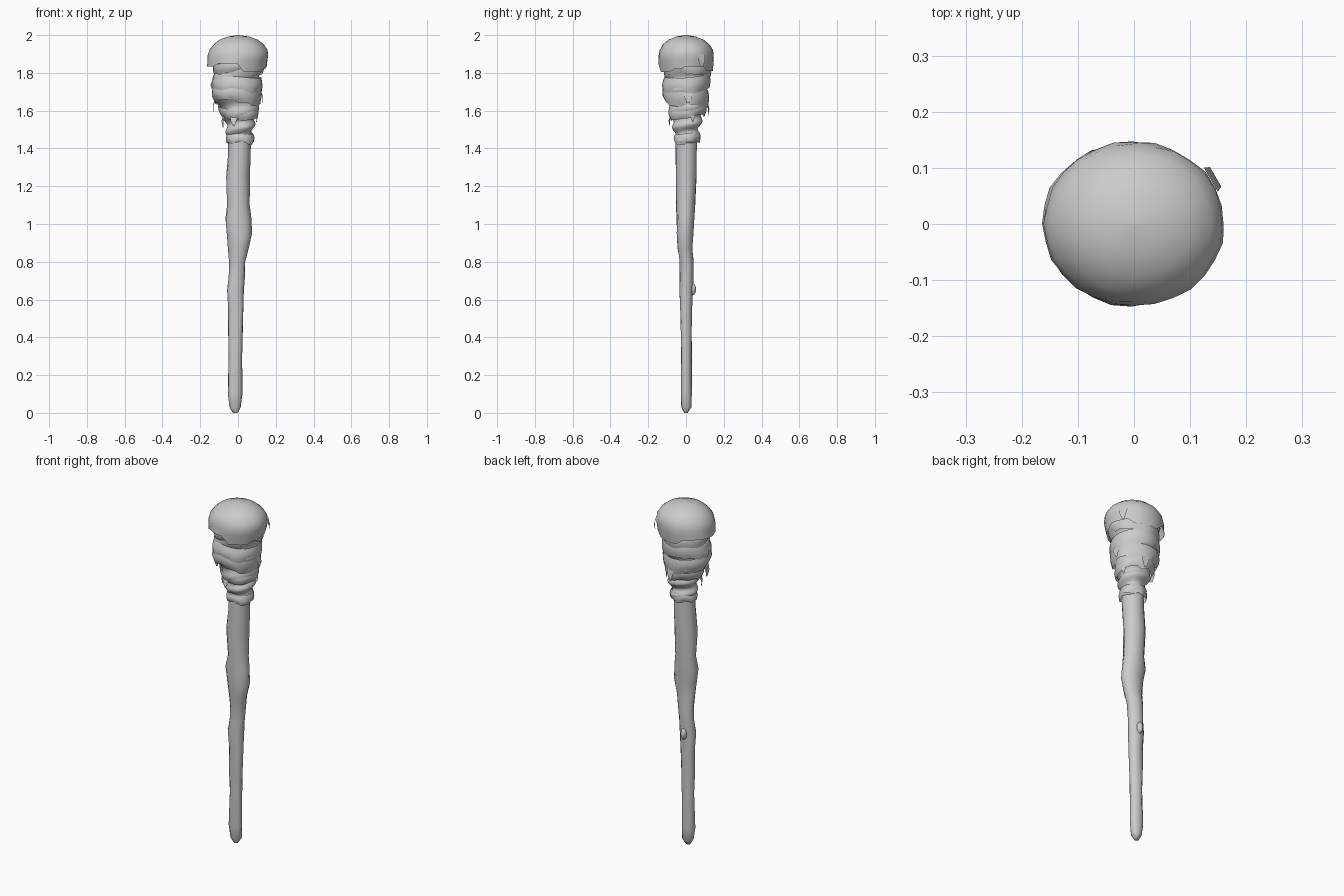
import bpy, bmesh, math, random
from math import pi, sin, cos

random.seed(4)


def finish(name, bm, angle=50):
    bmesh.ops.recalc_face_normals(bm, faces=bm.faces)
    me = bpy.data.meshes.new(name)
    bm.to_mesh(me)
    bm.free()
    ob = bpy.data.objects.new(name, me)
    bpy.context.collection.objects.link(ob)
    bpy.ops.object.select_all(action='DESELECT')
    ob.select_set(True)
    bpy.context.view_layer.objects.active = ob
    bpy.ops.object.shade_smooth_by_angle(angle=math.radians(angle))
    return ob


def station(table, z):
    # linear lookup of (z, x_min, x_max, y_min, y_max)
    for a, b in zip(table, table[1:]):
        if z <= b[0]:
            t = max(0, (z - a[0]) / (b[0] - a[0]))
            return [p + (q - p) * t for p, q in zip(a[1:], b[1:])]
    return list(table[-1][1:])


def point(table, z, ang, grow=0.0):
    x0, x1, y0, y1 = station(table, z)
    return ((x0 + x1) / 2 + ((x1 - x0) / 2 + grow) * cos(ang),
            (y0 + y1) / 2 + ((y1 - y0) / 2 + grow) * sin(ang), z)


def skin(bm, rows):
    rings = [[bm.verts.new(p) for p in r] for r in rows]
    n = len(rings[0])
    for a, b in zip(rings, rings[1:]):
        for i in range(n):
            j = (i + 1) % n
            bm.faces.new((a[i], a[j], b[j], b[i]))
    return rings


# wooden shaft, slightly crooked
SHAFT = [(0.00, -0.026, 0.000, -0.010, 0.012), (0.03, -0.045, 0.016, -0.024, 0.028),
         (0.10, -0.055, 0.024, -0.027, 0.030), (0.30, -0.050, 0.022, -0.028, 0.031),
         (0.42, -0.052, 0.026, -0.030, 0.032), (0.55, -0.050, 0.030, -0.033, 0.034),
         (0.65, -0.060, 0.032, -0.038, 0.036), (0.72, -0.052, 0.036, -0.034, 0.040),
         (0.80, -0.048, 0.040, -0.035, 0.041), (0.87, -0.052, 0.055, -0.044, 0.036),
         (0.95, -0.058, 0.073, -0.050, 0.040), (1.03, -0.069, 0.070, -0.051, 0.045),
         (1.10, -0.056, 0.060, -0.053, 0.050), (1.25, -0.064, 0.062, -0.055, 0.056),
         (1.38, -0.052, 0.067, -0.056, 0.058), (1.50, -0.052, 0.070, -0.055, 0.060)]
bm = bmesh.new()
N = 14
rows = []
for s in SHAFT:
    rows.append([point(SHAFT, s[0], 2 * pi * i / N, random.uniform(-0.003, 0.002))
                 for i in range(N)])
r = skin(bm, rows)
bm.faces.new(r[0])
bm.faces.new(r[-1])
finish("shaft", bm, 60)

# knot on the back of the shaft
bm = bmesh.new()
bmesh.ops.create_icosphere(bm, subdivisions=2, radius=1)
for v in bm.verts:
    v.co = (v.co.x * 0.018 - 0.01, v.co.y * 0.022 + 0.032, v.co.z * 0.035 + 0.655)
finish("shaft_knot", bm)

# twisted cloth core with spiral folds
CLOTH = [(1.42, -0.052, 0.074, -0.052, 0.060), (1.50, -0.056, 0.080, -0.062, 0.070),
         (1.56, -0.072, 0.092, -0.075, 0.085), (1.62, -0.100, 0.103, -0.092, 0.100),
         (1.68, -0.126, 0.112, -0.112, 0.110), (1.73, -0.130, 0.118, -0.116, 0.114),
         (1.80, -0.118, 0.122, -0.108, 0.120), (1.86, -0.130, 0.132, -0.125, 0.125),
         (1.90, -0.120, 0.120, -0.115, 0.115)]
bm = bmesh.new()
N, M = 32, 56
rows = []
for k in range(M + 1):
    z = 1.43 + 0.46 * k / M
    pitch = 0.075 + 0.045 * min(1, max(0, (z - 1.55) / 0.1))
    turns = (z - 1.43) / 0.075 if z < 1.58 else 2.0 + (z - 1.58) / 0.11
    row = []
    for i in range(N):
        a = 2 * pi * i / N
        fold = 0.009 * sin(2 * pi * turns - a) + 0.003 * sin(3 * a + 20 * z)
        row.append(point(CLOTH, z, a, fold))
    rows.append(row)
skin(bm, rows)
finish("twisted_cloth", bm, 80)


def wrap(name, table, top, bottom, tilt, phase, ragged, grow=0.0, flare=0.008, n=28, rows_n=5):
    # open cloth band with a stepped, torn lower edge
    bm = bmesh.new()
    tear, left = [], 0
    for i in range(n):
        if left == 0:
            left, step = random.randint(2, 5), random.uniform(-ragged, ragged)
        tear.append(step + random.uniform(-0.004, 0.004))
        left -= 1
    rows = []
    for k in range(rows_n + 1):
        t = k / rows_n
        row = []
        for i in range(n):
            a = 2 * pi * i / n
            z = top + (bottom - top) * t + tilt * sin(a - phase) + tear[i] * t
            bulge = 0.008 * sin(pi * t) + flare * t * t * (1 + sin(5 * a)) / 2
            row.append(point(table, z, a, grow + bulge))
        rows.append(row)
    skin(bm, rows)
    return finish(name, bm, 60)


# wrapped bands
wrap("collar_wrap", CLOTH, 1.48, 1.43, 0.008, 0.0, 0.010, 0.001, 0.010)
wrap("neck_wrap", CLOTH, 1.62, 1.56, 0.018, 0.3, 0.012, 0.003)
wrap("lower_wrap", CLOTH, 1.72, 1.635, 0.012, 3.0, 0.018, 0.004, 0.012)
wrap("middle_wrap", CLOTH, 1.79, 1.70, 0.018, 1.0, 0.015, 0.003)
wrap("upper_wrap", CLOTH, 1.85, 1.79, 0.012, 4.0, 0.012, 0.003)

# domed cap with a torn hem
CAP = [(1.79, -0.142, 0.138, -0.130, 0.136), (1.84, -0.164, 0.152, -0.145, 0.146),
       (1.89, -0.160, 0.161, -0.147, 0.147), (1.92, -0.152, 0.158, -0.141, 0.142),
       (1.95, -0.130, 0.138, -0.123, 0.125), (1.975, -0.099, 0.106, -0.094, 0.094),
       (1.992, -0.055, 0.060, -0.053, 0.053), (2.00, -0.004, 0.008, -0.005, 0.005)]
bm = bmesh.new()
N = 28
hem = [1.835] * 4 + [1.81] * 5 + [1.84] * 4 + [1.835] * 5 + [1.85] * 4 + [1.805] * 4 + [1.82] * 2
rows = [[point(CAP, hem[i], 2 * pi * i / N, random.uniform(-0.002, 0.003)) for i in range(N)]]
for z in (1.865, 1.89, 1.92, 1.95, 1.975, 1.992, 2.0):
    rows.append([point(CAP, z, 2 * pi * i / N,
                       random.uniform(-0.002, 0.002) if z < 1.95 else 0) for i in range(N)])
r = skin(bm, rows)
bm.faces.new(r[-1])
finish("cloth_cap", bm, 60)

# loose hanging tatters: angle, top z, length, width, radius at top
TATTERS = [(185, 1.66, 0.07, 0.05, 0.122), (200, 1.58, 0.07, 0.035, 0.078),
           (5, 1.70, 0.06, 0.05, 0.122), (20, 1.60, 0.06, 0.03, 0.098),
           (80, 1.65, 0.08, 0.05, 0.112), (255, 1.57, 0.05, 0.04, 0.082),
           (175, 1.76, 0.05, 0.05, 0.134), (30, 1.90, 0.07, 0.05, 0.158)]
bm = bmesh.new()
for deg, z, length, width, rad in TATTERS:
    a = math.radians(deg)
    pairs = []
    for t, w, out in ((0, 1, 0), (0.5, 0.8, 0.010), (1, 0.25, 0.006)):
        pairs.append([bm.verts.new(((rad + out) * cos(a) - s * w * width / 2 * sin(a),
                                    (rad + out) * sin(a) + s * w * width / 2 * cos(a),
                                    z - length * t)) for s in (-1, 1)])
    for p, q in zip(pairs, pairs[1:]):
        bm.faces.new((p[0], p[1], q[1], q[0]))
finish("tatters", bm)
